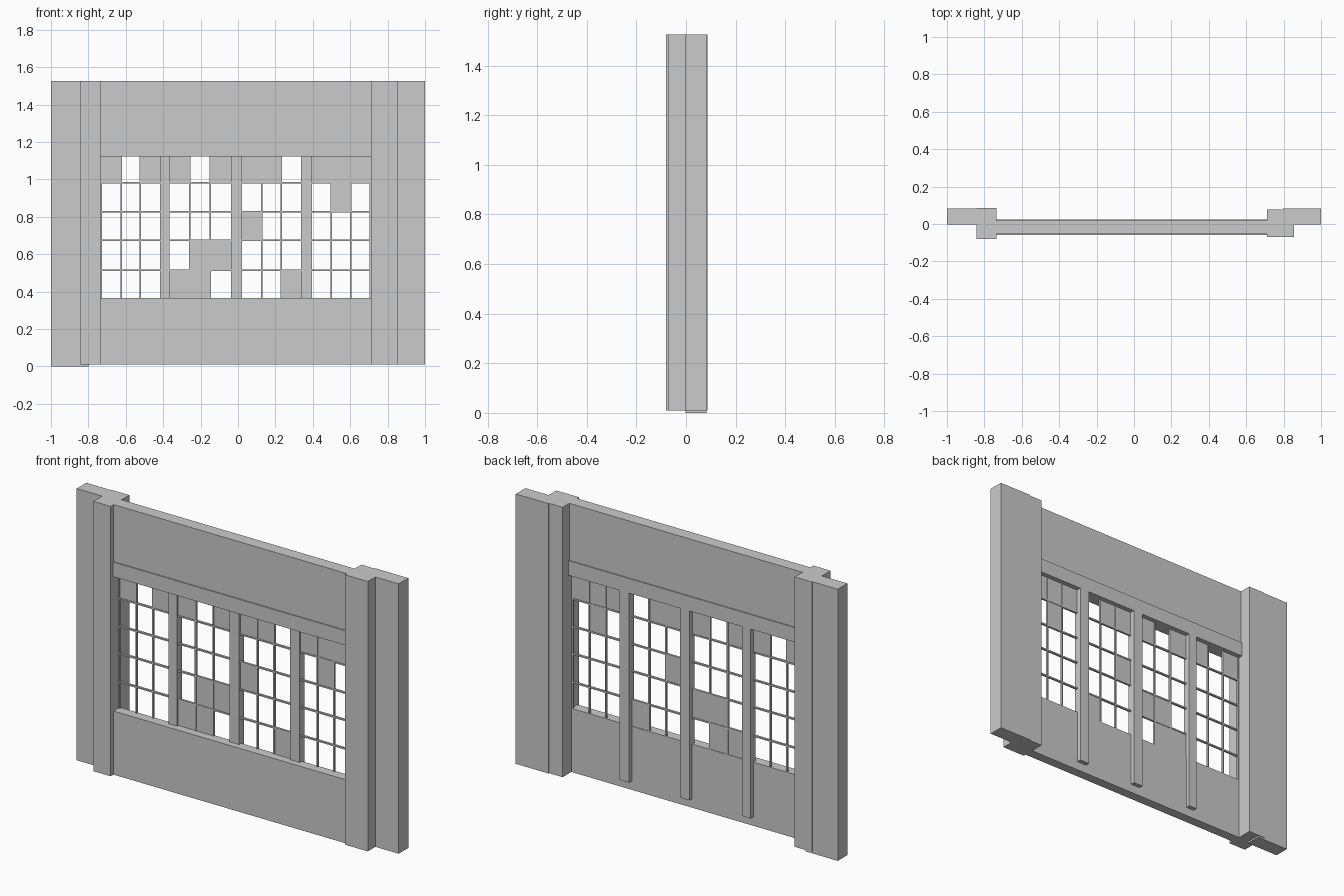
import bpy
import bmesh

if "Cube" in bpy.data.objects:
    bpy.data.objects.remove(bpy.data.objects["Cube"])


def make_boxes(name, boxes):
    """One object from a list of boxes, each given as (x range, y range, z range)."""
    bm = bmesh.new()
    for xr, yr, zr in boxes:
        verts = bmesh.ops.create_cube(bm, size=1)["verts"]
        for v in verts:
            for axis, (lo, hi) in enumerate((xr, yr, zr)):
                v.co[axis] = hi if v.co[axis] > 0 else lo
    mesh = bpy.data.meshes.new(name)
    bm.to_mesh(mesh)
    bm.free()
    obj = bpy.data.objects.new(name, mesh)
    bpy.context.collection.objects.link(obj)
    return obj


BASE, TOP = 0.01, 1.525
LEFT, RIGHT = -0.735, 0.712
SILL, HEAD = 0.367, 1.123

# Side posts: a rear slab with a narrower pilaster in front
make_boxes("left_slab", [((-1, -0.80), (-0.003, 0.082), (0, TOP))])
make_boxes("left_pilaster", [((-0.842, LEFT), (-0.08, 0.086), (BASE, TOP))])
make_boxes("right_slab", [((0.797, 1), (-0.003, 0.082), (BASE, TOP))])
make_boxes("right_pilaster", [((RIGHT, 0.855), (-0.07, 0.077), (BASE, TOP))])

# Wall panels and the header beam between the posts
make_boxes("lower_wall", [((LEFT, RIGHT), (-0.055, 0.0), (BASE, SILL))])
make_boxes("upper_wall", [((LEFT, RIGHT), (-0.053, 0.018), (1.2, TOP))])
make_boxes("header_beam", [((LEFT, RIGHT), (-0.059, 0.024), (HEAD, 1.205))])

# Mullions run down behind the lower wall
mullions = [(-0.418, -0.366), (-0.038, 0.021), (0.336, 0.396)]
make_boxes("mullions", [(xr, (-0.02, 0.024), (0.06, HEAD)) for xr in mullions])

# Glazing bars
bar_y, t = (-0.012, 0.0), 0.004
rows = [SILL, 0.514, 0.674, 0.827, 0.983, HEAD]
bays = [(LEFT + 0.006, -0.418), (-0.366, -0.038), (0.021, 0.336), (0.396, RIGHT - 0.006)]
cols = [[a + (b - a) * i / 3 for i in range(4)] for a, b in bays]
bars = [((LEFT, RIGHT), bar_y, (z - t, z + t)) for z in rows[1:-1]]
bars += [((x - t, x + t), bar_y, (SILL, HEAD)) for c in cols for x in c[1:3]]
bars += [((LEFT, LEFT + 0.009), bar_y, (SILL, HEAD)),
         ((RIGHT - 0.009, RIGHT), bar_y, (SILL, HEAD))]
make_boxes("glazing_bars", bars)

# Boarded panes as (bay, column, row from the bottom)
boarded = [(0, 0, 4), (0, 2, 4), (1, 0, 4), (1, 2, 4), (2, 0, 4), (2, 1, 4),
           (3, 0, 4), (3, 1, 4), (3, 2, 4), (3, 1, 3), (2, 0, 2),
           (1, 1, 1), (1, 2, 1), (1, 0, 0), (1, 1, 0), (2, 2, 0)]
make_boxes("boarded_panes", [
    ((cols[b][c], cols[b][c + 1]), (-0.009, -0.003), (rows[r], rows[r + 1]))
    for b, c, r in boarded])
